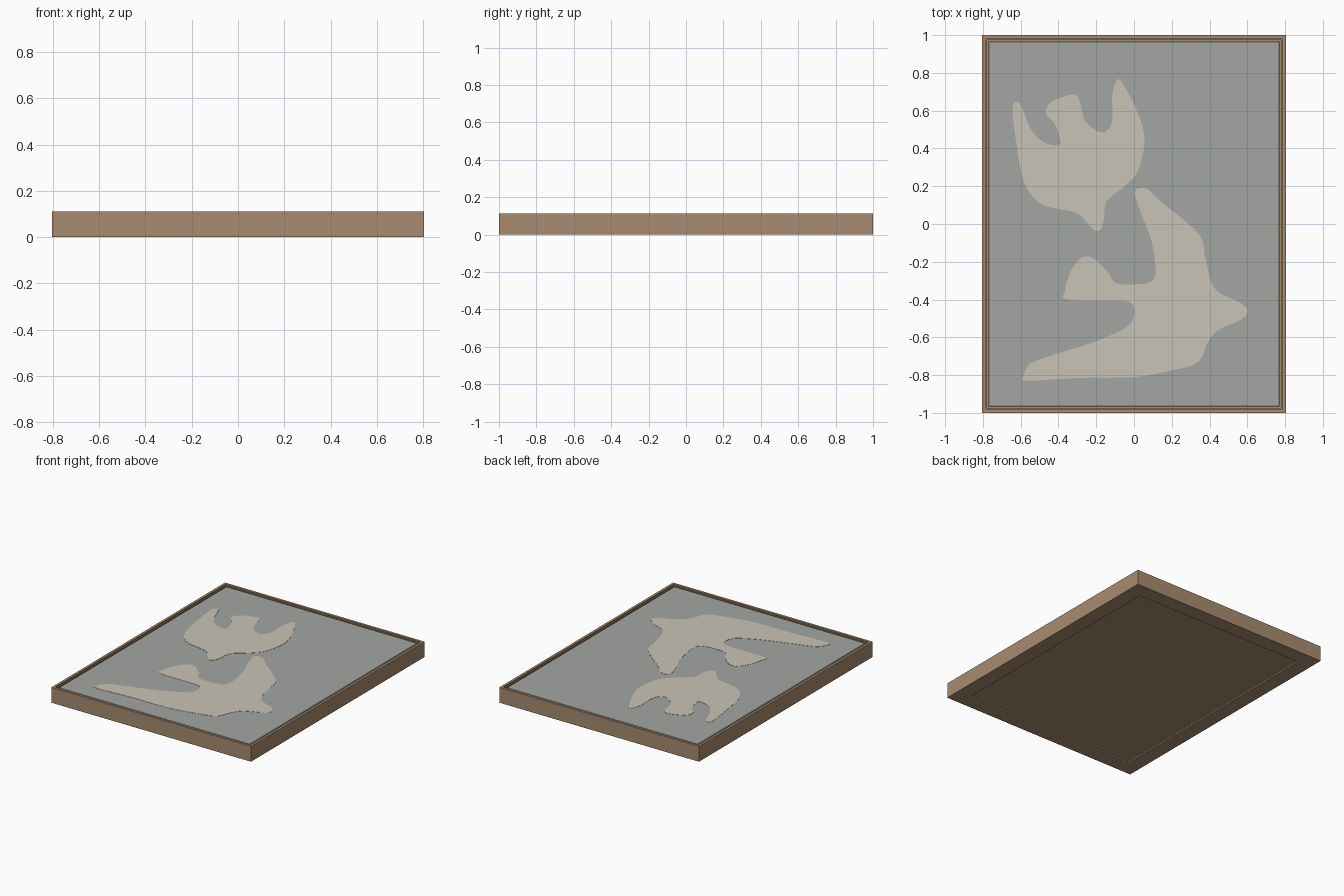
import bpy, bmesh
from mathutils import Vector

if "Cube" in bpy.data.objects:
    bpy.data.objects.remove(bpy.data.objects["Cube"])

HX, HY = 0.805, 1.0      # half size of the frame


def material(name, rgb):
    m = bpy.data.materials.new(name)
    m.diffuse_color = (*rgb, 1)
    m.use_nodes = True
    m.node_tree.nodes["Principled BSDF"].inputs["Base Color"].default_value = m.diffuse_color
    return m


WOOD = material("tan_wood", (0.39, 0.265, 0.16))
GREY = material("warm_grey", (0.37, 0.38, 0.36))
CREAM = material("cream", (0.59, 0.55, 0.47))


def finish(bm, name, mat):
    bmesh.ops.recalc_face_normals(bm, faces=bm.faces)
    me = bpy.data.meshes.new(name)
    bm.to_mesh(me)
    bm.free()
    me.materials.append(mat)
    ob = bpy.data.objects.new(name, me)
    bpy.context.collection.objects.link(ob)
    return ob


def rings(name, mat, profile, closed):
    """Sweep a profile of (inset, z) around the rectangle with mitred corners."""
    bm = bmesh.new()
    loops = [[bm.verts.new((sx * (HX - d), sy * (HY - d), z))
              for sx, sy in ((-1, -1), (1, -1), (1, 1), (-1, 1))] for d, z in profile]
    pairs = list(zip(loops, loops[1:]))
    if closed:
        pairs.append((loops[-1], loops[0]))
    else:
        bm.faces.new(loops[0])
        bm.faces.new(loops[-1])
    for a, b in pairs:
        for i in range(4):
            j = (i + 1) % 4
            bm.faces.new((a[i], a[j], b[j], b[i]))
    return finish(bm, name, mat)


def plate(name, pts, z, thick, steps=6):
    """Smooth closed outline through the points, raised into a thin plate."""
    p = [Vector(q) for q in pts]
    n = len(p)
    bm = bmesh.new()
    ring = []
    for i in range(n):
        a, b, c, d = p[i - 1], p[i], p[(i + 1) % n], p[(i + 2) % n]
        for k in range(steps):
            t = k / steps
            q = 0.5 * (2 * b + (c - a) * t + (2 * a - 5 * b + 4 * c - d) * t * t
                       + (3 * b - a - 3 * c + d) * t ** 3)
            ring.append(bm.verts.new((q.x, q.y, z)))
    face = bm.faces.new(ring)
    ext = bmesh.ops.extrude_face_region(bm, geom=[face], use_keep_orig=True)
    top = [v for v in ext["geom"] if isinstance(v, bmesh.types.BMVert)]
    bmesh.ops.translate(bm, verts=top, vec=(0, 0, thick))
    bmesh.ops.triangulate(bm, faces=[f for f in bm.faces if len(f.verts) > 4])
    return finish(bm, name, CREAM)


# Stepped floating frame with a wide border underneath
rings("frame", WOOD, [(0, 0), (0, 0.112), (0.018, 0.112), (0.018, 0.104), (0.026, 0.104),
                      (0.026, 0.03), (0.11, 0.03), (0.11, 0)], True)

# Recessed backing board
rings("backing_board", WOOD, [(0.105, 0.01), (0.105, 0.03)], False)

# Grey canvas block standing inside the frame
rings("canvas", GREY, [(0.034, 0.03), (0.034, 0.1), (0.037, 0.105)], False)

# Two painted cut-out shapes
plate("upper_shape", [
    (-.64, .63), (-.615, .645), (-.59, .61), (-.55, .51), (-.49, .44), (-.41, .415),
    (-.39, .44), (-.42, .53), (-.465, .58), (-.45, .635), (-.385, .67), (-.31, .685),
    (-.285, .64), (-.26, .55), (-.2, .495), (-.15, .49), (-.115, .55), (-.115, .68),
    (-.09, .76), (-.06, .745), (.01, .61), (.055, .46), (.025, .29), (-.05, .2),
    (-.145, .12), (-.16, .02), (-.18, -.03), (-.215, -.03), (-.27, .03), (-.32, .065),
    (-.48, .1), (-.56, .18), (-.6, .29), (-.64, .55)], 0.1045, 0.002)

plate("lower_shape", [
    (.005, .16), (.03, .19), (.08, .18), (.13, .13), (.34, -.05), (.375, -.17),
    (.41, -.31), (.46, -.37), (.55, -.41), (.6, -.46), (.56, -.51), (.44, -.565),
    (.39, -.63), (.34, -.73), (.22, -.77), (0, -.81), (-.3, -.815), (-.56, -.83),
    (-.585, -.805), (-.55, -.74), (-.45, -.7), (-.2, -.62), (-.04, -.545), (0, -.485),
    (-.01, -.425), (-.08, -.405), (-.35, -.4), (-.365, -.35), (-.335, -.25),
    (-.28, -.18), (-.22, -.18), (-.14, -.25), (-.1, -.31), (0, -.32), (.09, -.305),
    (.115, -.24), (.09, -.08), (.04, .05)], 0.1045, 0.002)
